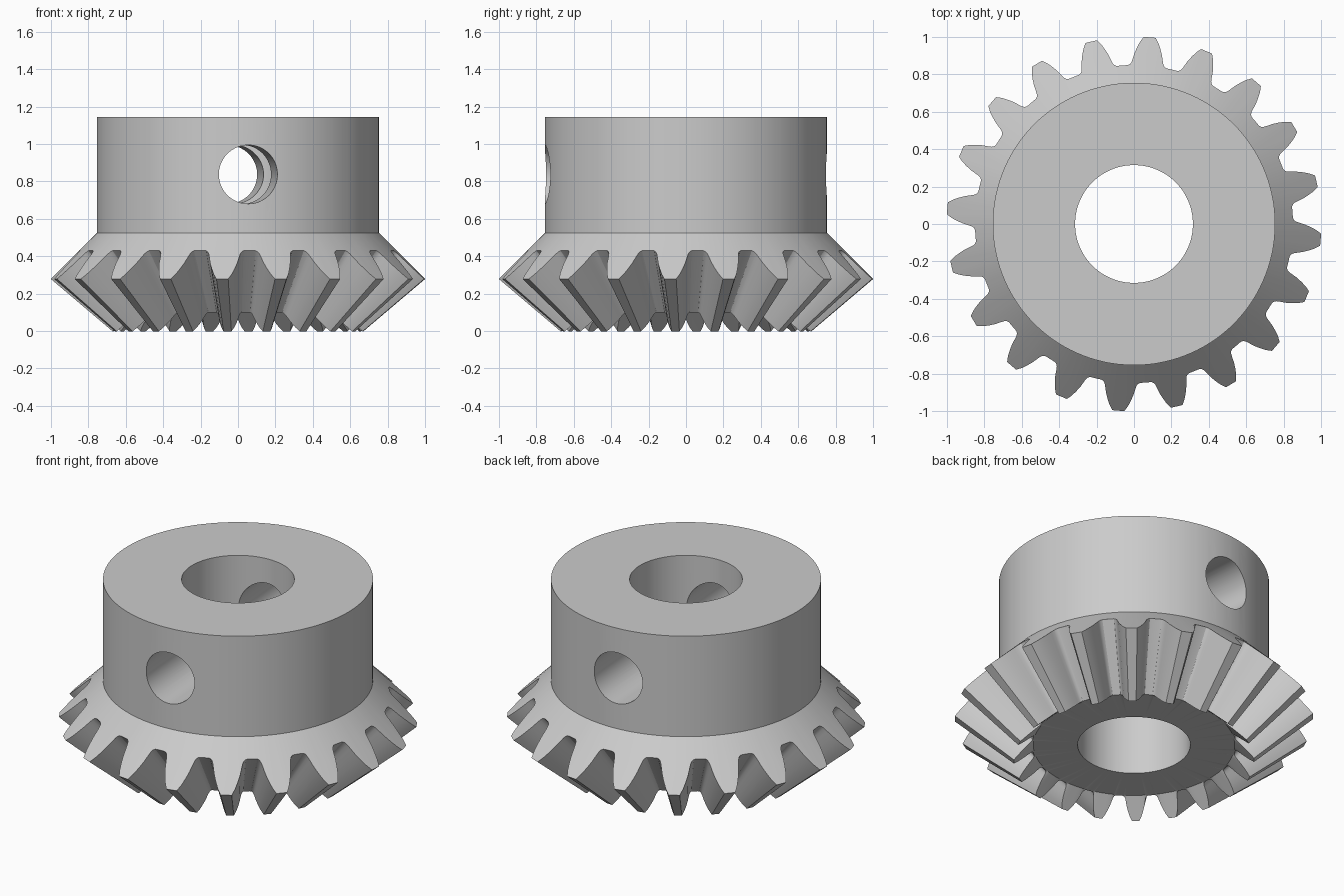
import bpy, bmesh
from math import sin, cos, radians

cube = bpy.data.objects.get("Cube")
if cube:
    bpy.data.objects.remove(cube, do_unlink=True)

TEETH = 20
PITCH = 360 / TEETH
TURN = -85.8          # direction of one tooth gap and of the cross hole
APEX = -0.57          # height of the cone apex
SHRINK = 0.67         # small end of the teeth relative to the large end
HUB_R, BORE_R, TOP = 0.755, 0.315, 1.145

# Half tooth: radius and angle from the tooth centre, tip to root
HALF = [(1.002, 1.8), (0.975, 2.9), (0.945, 3.8), (0.915, 4.6), (0.885, 5.2),
        (0.868, 5.6), (0.857, 6.1), (0.851, 6.8), (0.85, 7.6)]

steel = bpy.data.materials.new("light grey steel")
steel.use_nodes = True
grey = (0.6, 0.6, 0.6, 1)
steel.diffuse_color = grey
steel.node_tree.nodes["Principled BSDF"].inputs["Base Color"].default_value = grey

# Outline of all teeth as (radius, angle)
tooth = [(r, -a) for r, a in reversed(HALF)] + HALF
outline = [(r, radians(TURN + PITCH * (i + 0.5) + a))
           for i in range(TEETH) for r, a in tooth]

bm = bmesh.new()


def ring(radius, height):
    return [bm.verts.new((radius * cos(a), radius * sin(a), height)) for _, a in outline]


def tooth_ring(scale):
    # The outline lies on a 45 degree back cone and shrinks towards the apex
    return [bm.verts.new((scale * r * cos(a), scale * r * sin(a),
                          APEX + scale * (1.28 - r - APEX))) for r, a in outline]


# Closed section: bore, hub, back cone, teeth, recessed bottom disc
rings = [ring(BORE_R, TOP), ring(HUB_R, TOP), ring(HUB_R, 0.525),
         tooth_ring(1), tooth_ring(SHRINK),
         ring(0.563, 0.1), ring(BORE_R, 0.1)]
count = len(outline)
for k, upper in enumerate(rings):
    lower = rings[(k + 1) % len(rings)]
    for i in range(count):
        j = (i + 1) % count
        bm.faces.new((upper[i], lower[i], lower[j], upper[j]))
bmesh.ops.recalc_face_normals(bm, faces=bm.faces)
mesh = bpy.data.meshes.new("bevel_gear")
bm.to_mesh(mesh)
bm.free()
mesh.materials.append(steel)
gear = bpy.data.objects.new("bevel_gear", mesh)
bpy.context.collection.objects.link(gear)

# Cross hole through both walls of the hub
bpy.ops.mesh.primitive_cylinder_add(vertices=64, radius=0.157, depth=3,
                                    location=(0, 0, 0.837),
                                    rotation=(radians(90), 0, radians(TURN + 90)))
cutter = bpy.context.object
cutter.name = "cross_hole_cutter"
cutter.hide_render = True
cutter.data.materials.append(steel)

bpy.ops.object.select_all(action='DESELECT')
gear.select_set(True)
bpy.context.view_layer.objects.active = gear
cut = gear.modifiers.new("cross_hole", 'BOOLEAN')
cut.operation = 'DIFFERENCE'
cut.solver = 'EXACT'
cut.object = cutter
bpy.ops.object.modifier_apply(modifier=cut.name)
bpy.data.objects.remove(cutter, do_unlink=True)

bpy.ops.object.shade_smooth_by_angle(angle=radians(30))
